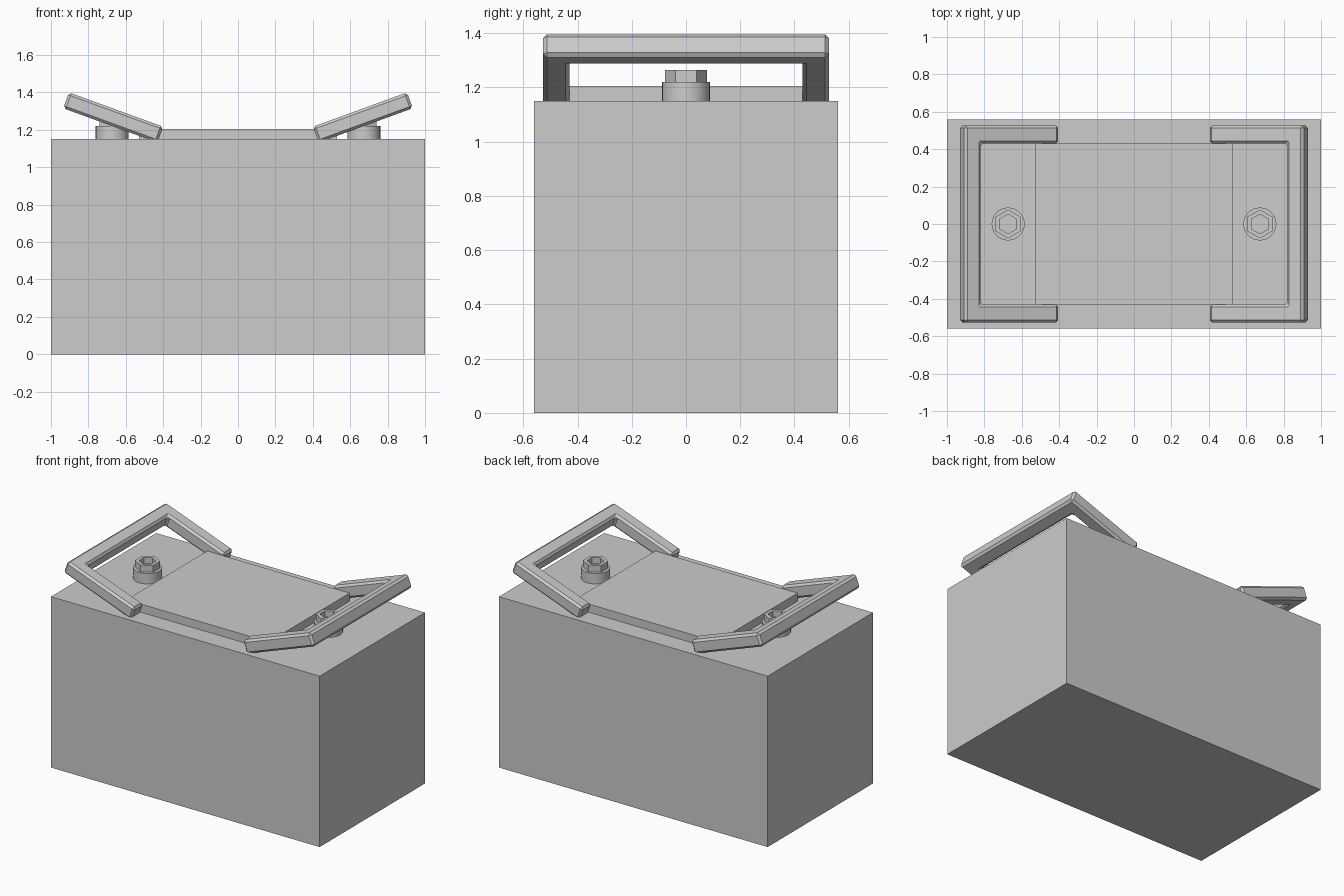
import bpy, bmesh
from math import sin, cos, pi, radians
from mathutils import Matrix

cube = bpy.data.objects.get("Cube")
if cube:
    bpy.data.objects.remove(cube, do_unlink=True)

# Single matte grey
grey = bpy.data.materials.new("light_grey")
grey.use_nodes = True
color = (0.604, 0.604, 0.604, 1)
grey.diffuse_color = color
grey.node_tree.nodes["Principled BSDF"].inputs["Base Color"].default_value = color


def prism(name, outline, z0, z1, matrix=Matrix(), socket=None):
    """Extrude an outline upward; socket = (rim width, depth) sinks the top."""
    bm = bmesh.new()
    base = bm.faces.new([bm.verts.new((x, y, z0)) for x, y in outline])
    top = bmesh.ops.extrude_face_region(bm, geom=[base], use_keep_orig=True)["geom"]
    bmesh.ops.translate(bm, vec=(0, 0, z1 - z0),
                        verts=[g for g in top if isinstance(g, bmesh.types.BMVert)])
    bmesh.ops.recalc_face_normals(bm, faces=bm.faces)
    if socket:
        rim, depth = socket
        lid = max(bm.faces, key=lambda f: f.calc_center_median().z)
        bmesh.ops.inset_individual(bm, faces=[lid], thickness=rim)
        hole = bmesh.ops.extrude_discrete_faces(bm, faces=[lid])["faces"][0]
        bmesh.ops.translate(bm, vec=(0, 0, -depth), verts=hole.verts)
    mesh = bpy.data.meshes.new(name)
    bm.to_mesh(mesh)
    bm.free()
    mesh.materials.append(grey)
    obj = bpy.data.objects.new(name, mesh)
    obj.matrix_world = matrix
    bpy.context.collection.objects.link(obj)
    return obj


def rectangle(x, y):
    return [(-x, -y), (x, -y), (x, y), (-x, y)]


def ring(radius, sides):
    return [(radius * cos(pi / 2 + 2 * pi * i / sides),
             radius * sin(pi / 2 + 2 * pi * i / sides)) for i in range(sides)]


# Main block and raised top plate
BODY_TOP = 1.15
prism("body", rectangle(1, 0.56), 0, BODY_TOP)
prism("top_plate", rectangle(0.53, 0.43), BODY_TOP, 1.205)

# U-shaped handle outline, arms pointing inward
LENGTH, BAR, OUTER, INNER = 0.536, 0.093, 0.527, 0.43
u_shape = [(0, -OUTER), (LENGTH, -OUTER), (LENGTH, OUTER), (0, OUTER),
           (0, INNER), (LENGTH - BAR, INNER), (LENGTH - BAR, -INNER), (0, -INNER)]

for side, turn in (("left", 0), ("right", pi)):
    spin = Matrix.Rotation(turn, 4, "Z")

    # Tilted handle with chamfered edges
    tilt = Matrix.Translation((0.431, 0, 1.132)) @ Matrix.Rotation(radians(-20), 4, "Y")
    handle = prism(side + "_handle", u_shape, 0, 0.09, spin @ tilt)
    bevel = handle.modifiers.new("chamfer", "BEVEL")
    bevel.width = 0.014
    bevel.segments = 1

    # Terminal: round collar with a socketed hex bolt
    spot = spin @ Matrix.Translation((0.673, 0, 0))
    collar = prism(side + "_collar", ring(0.088, 32), BODY_TOP, 1.22, spot)
    prism(side + "_hex_bolt", ring(0.077, 6), 1.22, 1.265, spot, socket=(0.025, 0.04))

    bpy.ops.object.select_all(action="DESELECT")
    collar.select_set(True)
    bpy.context.view_layer.objects.active = collar
    bpy.ops.object.shade_smooth_by_angle(angle=radians(30))
